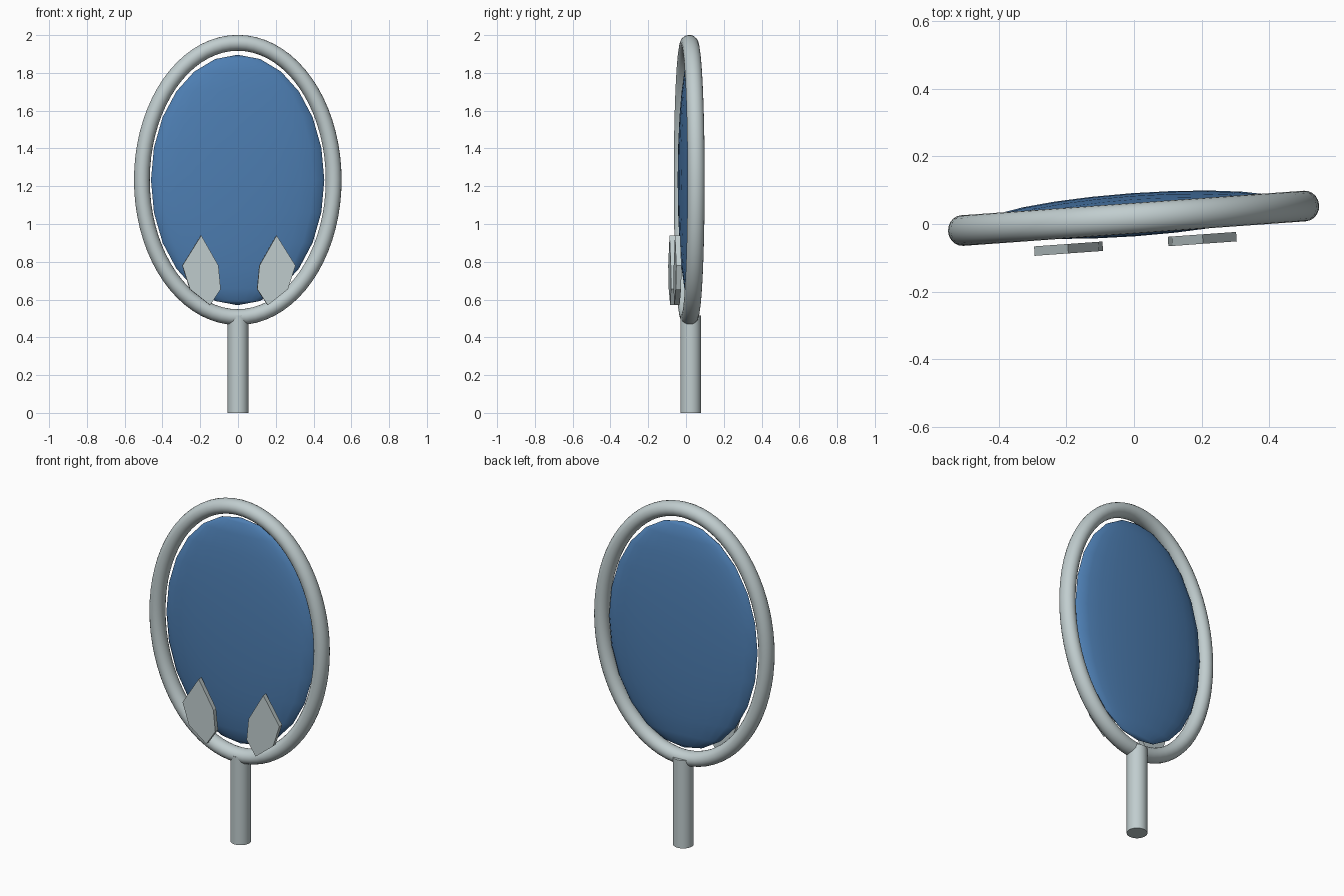
import bpy, bmesh, math
from mathutils import Matrix

if "Cube" in bpy.data.objects:
    bpy.data.objects.remove(bpy.data.objects["Cube"])

TURN = Matrix.Rotation(math.radians(4.1), 4, 'Z')   # slight twist of the mirror head
MID_Z = 1.233


def material(name, rgb):
    m = bpy.data.materials.new(name)
    m.diffuse_color = (*rgb, 1)
    m.use_nodes = True
    m.node_tree.nodes["Principled BSDF"].inputs["Base Color"].default_value = m.diffuse_color
    return m


silver = material("silver", (0.53, 0.61, 0.62))
blue = material("glass_blue", (0.075, 0.21, 0.45))


def finish(name, bm, mat, smooth=True):
    bmesh.ops.recalc_face_normals(bm, faces=bm.faces[:])
    me = bpy.data.meshes.new(name)
    bm.to_mesh(me)
    bm.free()
    me.materials.append(mat)
    ob = bpy.data.objects.new(name, me)
    bpy.context.collection.objects.link(ob)
    if smooth:
        bpy.ops.object.select_all(action='DESELECT')
        ob.select_set(True)
        bpy.context.view_layer.objects.active = ob
        bpy.ops.object.shade_smooth_by_angle(angle=math.radians(40))
    return ob


# oval frame: round tube swept along an ellipse
bm = bmesh.new()
N, M, A, C, R = 72, 20, 0.509, 0.726, 0.042
rings = []
for i in range(N):
    t = 2 * math.pi * i / N
    nx, nz = C * math.cos(t), A * math.sin(t)
    length = math.hypot(nx, nz)
    nx, nz = nx / length, nz / length
    ring = []
    for j in range(M):
        p = 2 * math.pi * j / M
        out = R * math.cos(p)
        ring.append(bm.verts.new((A * math.cos(t) + nx * out,
                                  0.017 + 1.08 * R * math.sin(p),
                                  MID_Z + C * math.sin(t) + nz * out)))
    rings.append(ring)
for i in range(N):
    a, b = rings[i], rings[(i + 1) % N]
    for j in range(M):
        k = (j + 1) % M
        bm.faces.new((a[j], b[j], b[k], a[k]))
bm.transform(TURN)
finish("oval_frame", bm, silver)

# domed mirror glass: flattened sphere
bm = bmesh.new()
bmesh.ops.create_uvsphere(bm, u_segments=24, v_segments=12, radius=1)
bm.transform(TURN @ Matrix.Translation((0, 0.0275, MID_Z))
             @ Matrix.Diagonal((0.46, 0.064, 0.663, 1)))
finish("mirror_glass", bm, blue)

# round handle
bm = bmesh.new()
bmesh.ops.create_cone(bm, cap_ends=True, segments=32, radius1=0.055,
                      radius2=0.055, depth=0.515)
bm.transform(Matrix.Translation((0, 0.025, 0.2575)))
finish("handle", bm, silver)

# pair of leaf plates in front of the glass
LEAF = [(0.20, 0.94), (0.30, 0.78), (0.26, 0.655),
        (0.153, 0.57), (0.097, 0.655), (0.109, 0.78)]
for side, name in ((-1, "left_leaf"), (1, "right_leaf")):
    bm = bmesh.new()
    face = bm.faces.new([bm.verts.new((side * x, -0.073, z)) for x, z in LEAF])
    ext = bmesh.ops.extrude_face_region(bm, geom=[face])
    for v in ext["geom"]:
        if isinstance(v, bmesh.types.BMVert):
            v.co.y += 0.028
    # keep a closed solid whichever way the extrusion treats the first face
    bmesh.ops.holes_fill(bm, edges=[e for e in bm.edges if e.is_boundary])
    bm.transform(TURN)
    finish(name, bm, silver, smooth=False)
